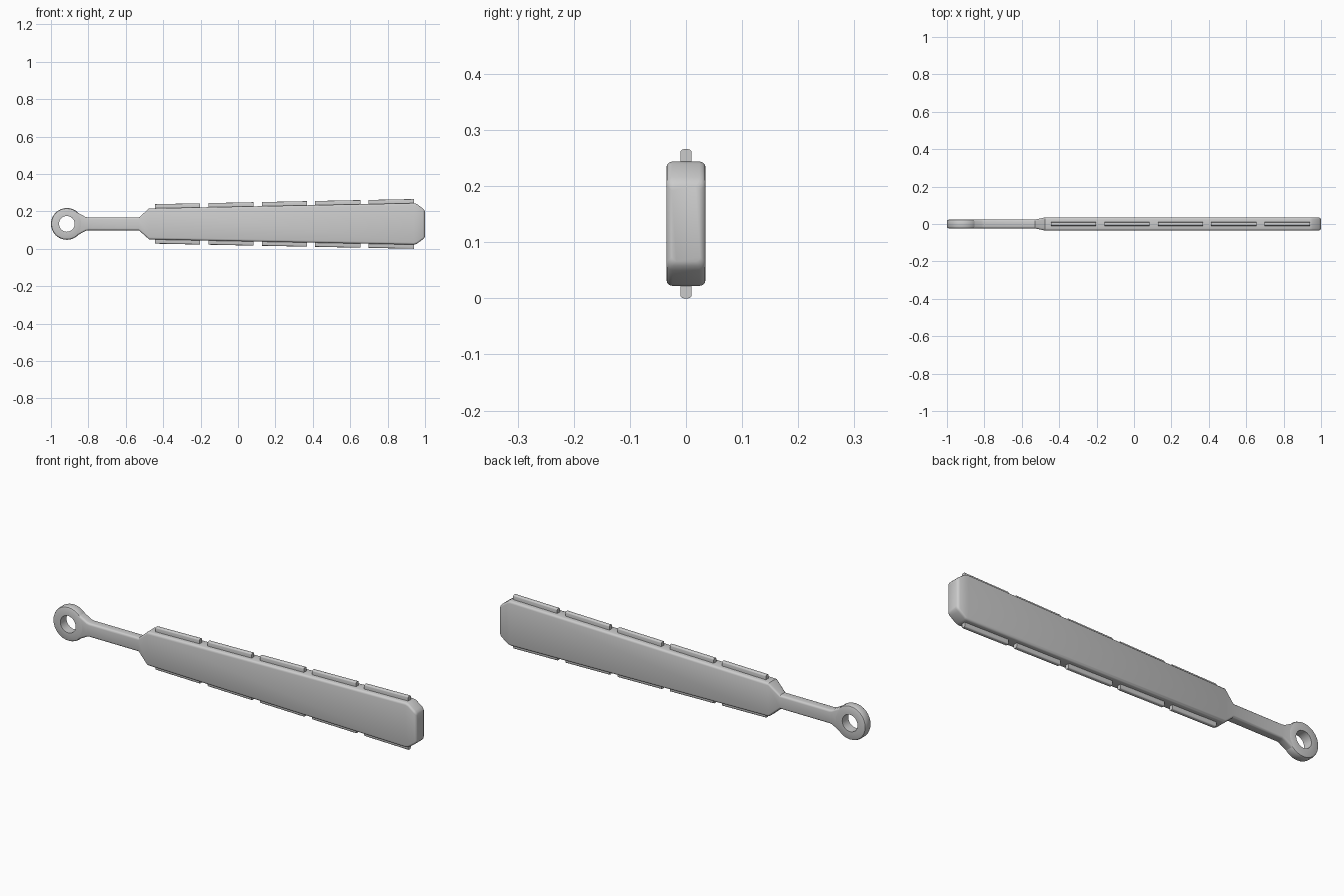
import bpy, bmesh
from math import sin, cos, pi, radians

if "Cube" in bpy.data.objects:
    bpy.data.objects.remove(bpy.data.objects["Cube"])

ZC = 0.133  # height of the long axis


def finish(name, bm, angle=35):
    bmesh.ops.recalc_face_normals(bm, faces=bm.faces)
    me = bpy.data.meshes.new(name)
    bm.to_mesh(me)
    bm.free()
    ob = bpy.data.objects.new(name, me)
    bpy.context.collection.objects.link(ob)
    bpy.ops.object.select_all(action='DESELECT')
    ob.select_set(True)
    bpy.context.view_layer.objects.active = ob
    bpy.ops.object.shade_smooth_by_angle(angle=radians(angle))
    return ob


def rounded_rect(hy, hz, r, steps=3):
    pts = []
    for k, (sy, sz) in enumerate([(1, 1), (-1, 1), (-1, -1), (1, -1)]):
        for i in range(steps + 1):
            a = pi / 2 * (k + i / steps)
            pts.append((sy * (hy - r) + r * cos(a), sz * (hz - r) + r * sin(a)))
    return pts


def loft(name, sections):
    """Skin rounded rectangles given as (x, z centre, half y, half z, radius)."""
    bm = bmesh.new()
    rings = [[bm.verts.new((x, y, zc + z)) for y, z in rounded_rect(hy, hz, r)]
             for x, zc, hy, hz, r in sections]
    n = len(rings[0])
    for a, b in zip(rings, rings[1:]):
        for i in range(n):
            j = (i + 1) % n
            bm.faces.new((a[i], a[j], b[j], b[i]))
    bm.faces.new(rings[0])
    bm.faces.new(rings[-1])
    return finish(name, bm)


def edge_half(x):
    """Half height of the tapering blade at x."""
    return 0.083 + (x + 0.475) * 0.0197


# Handle and blade in one continuous skin
loft("handle_and_blade", [
    (-0.862, ZC, 0.0232, 0.063, 0.010),
    (-0.815, ZC, 0.0235, 0.037, 0.010),
    (-0.80, ZC, 0.0235, 0.034, 0.010),
    (-0.53, ZC, 0.0235, 0.034, 0.010),
    (-0.475, ZC, 0.035, edge_half(-0.475), 0.011),
    (0.94, ZC, 0.035, edge_half(0.94), 0.011),
    (0.955, ZC, 0.035, 0.107, 0.011),
    (0.988, ZC, 0.035, 0.083, 0.011),
    (0.996, ZC, 0.032, 0.075, 0.010),
    (1.0, ZC, 0.025, 0.067, 0.008),
])

# Pommel ring: lathe a profile of (radius, y) around the y axis
profile = [(0.042, -0.024), (0.075, -0.024), (0.082, -0.021), (0.085, -0.014),
           (0.085, 0.014), (0.082, 0.021), (0.075, 0.024), (0.042, 0.024)]
SEG = 32
bm = bmesh.new()
rows = [[bm.verts.new((-0.915 + r * cos(2 * pi * s / SEG), y, ZC + r * sin(2 * pi * s / SEG)))
         for r, y in profile] for s in range(SEG)]
for s in range(SEG):
    a, b = rows[s], rows[(s + 1) % SEG]
    for i in range(len(profile)):
        j = (i + 1) % len(profile)
        bm.faces.new((a[i], a[j], b[j], b[i]))
finish("pommel_ring", bm)

# Five edge inserts along the top and bottom of the blade
for side, label in ((1, "upper"), (-1, "lower")):
    for i in range(5):
        x0 = -0.445 + i * 0.286
        loft(f"{label}_insert_{i + 1}",
             [(x, ZC + side * edge_half(x), 0.010, 0.022, 0.006) for x in (x0, x0 + 0.241)])
